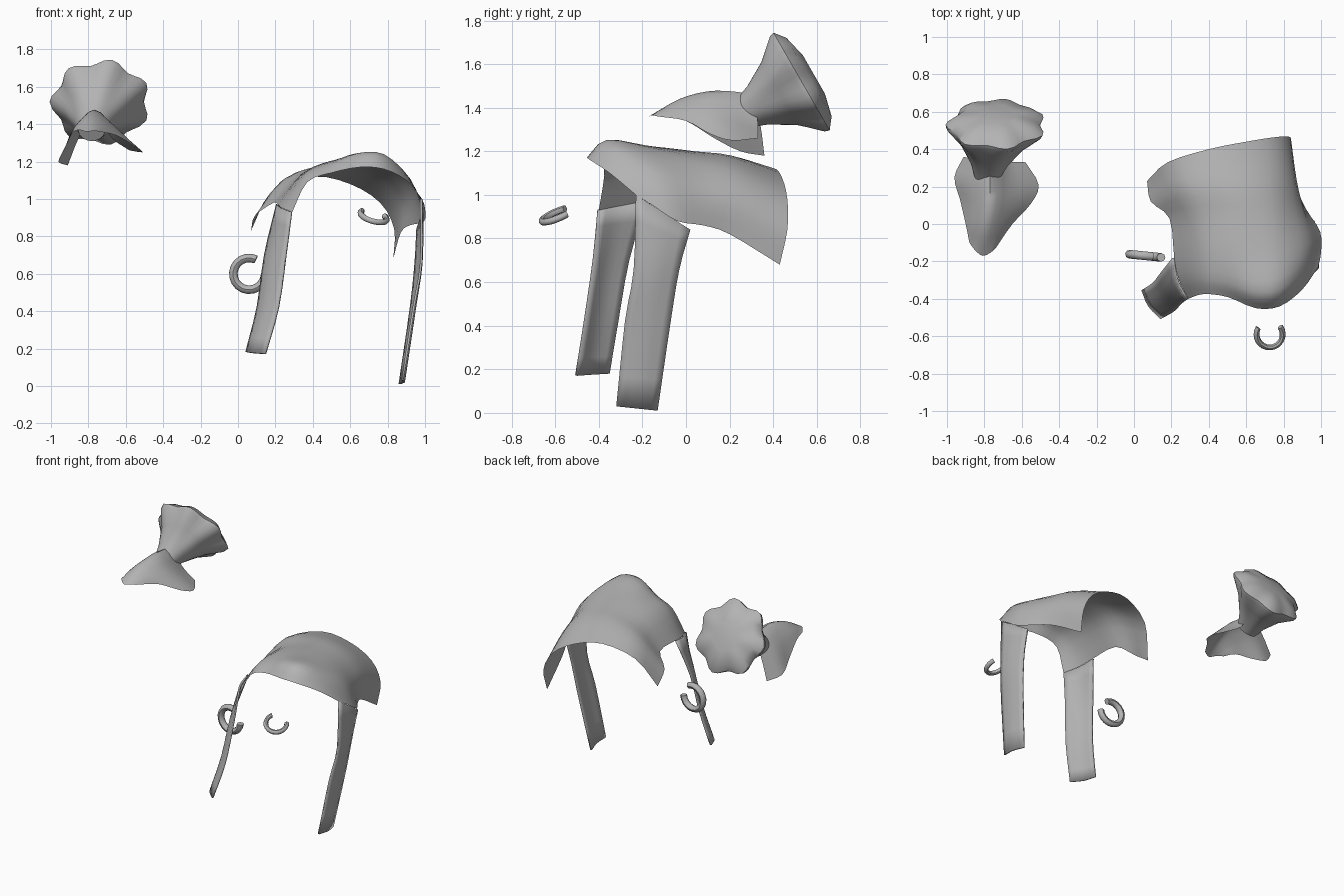
import bpy, math
from mathutils import Vector

if "Cube" in bpy.data.objects:
    bpy.data.objects.remove(bpy.data.objects["Cube"])

grey = bpy.data.materials.new("plain grey")
grey.diffuse_color = (0.45, 0.45, 0.45, 1)
grey.use_nodes = True
grey.node_tree.nodes["Principled BSDF"].inputs["Base Color"].default_value = grey.diffuse_color


def make(name, verts, faces, thickness=0.0):
    me = bpy.data.meshes.new(name)
    me.from_pydata([tuple(v) for v in verts], [], faces)
    me.materials.append(grey)
    ob = bpy.data.objects.new(name, me)
    bpy.context.collection.objects.link(ob)
    bpy.ops.object.select_all(action='DESELECT')
    ob.select_set(True)
    bpy.context.view_layer.objects.active = ob
    bpy.ops.object.shade_smooth_by_angle(angle=math.radians(45))
    if thickness:
        mod = ob.modifiers.new("thickness", 'SOLIDIFY')
        mod.thickness = thickness
        mod.offset = -1
    return ob


def spline(points, steps):
    """Smooth curve passing through all the points."""
    p = [Vector(q) for q in points]
    p = [2 * p[0] - p[1]] + p + [2 * p[-1] - p[-2]]
    out = []
    for i in range(1, len(p) - 2):
        a, b, c, d = p[i - 1:i + 3]
        for k in range(steps):
            t = k / steps
            out.append(0.5 * (2 * b + (c - a) * t + (2 * a - 5 * b + 4 * c - d) * t * t
                              + (3 * b - a - 3 * c + d) * t ** 3))
    return out + [p[-2]]


def sheet(name, rows, steps=3, thickness=0.0):
    """Smooth sheet through a small grid of points."""
    rows = [spline(r, steps) for r in rows]
    cols = [spline(c, steps) for c in zip(*rows)]
    n = len(cols[0])
    verts = [v for c in cols for v in c]
    faces = [(i * n + j, (i + 1) * n + j, (i + 1) * n + j + 1, i * n + j + 1)
             for i in range(len(cols) - 1) for j in range(n - 1)]
    return make(name, verts, faces, thickness)


def strand(name, front, back, bulge):
    """Long flat lock of hair between two edges, bowed outward."""
    mid = [(Vector(a) + Vector(b)) / 2 + Vector(bulge) for a, b in zip(front, back)]
    return sheet(name, list(zip(back, mid, front)), 3, 0.012)


def loft(name, rings):
    """Closed skin over rings of equal point count."""
    n = len(rings[0])
    faces = [(r * n + i, r * n + (i + 1) % n, (r + 1) * n + (i + 1) % n, (r + 1) * n + i)
             for r in range(len(rings) - 1) for i in range(n)]
    last = (len(rings) - 1) * n
    faces += [tuple(reversed(range(n))), tuple(range(last, last + n))]
    return make(name, [v for r in rings for v in r], faces)


def open_ring(name, centre, u, v, radius, tube, start, end, steps=16, sides=8):
    """Tube bent along part of a circle."""
    centre, u, v = Vector(centre), Vector(u), Vector(v)
    axis = u.cross(v).normalized()
    rings = []
    for i in range(steps + 1):
        a = math.radians(start + (end - start) * i / steps)
        out = u * math.cos(a) + v * math.sin(a)
        rings.append([centre + out * radius + tube * (
            out.normalized() * math.cos(b) + axis * math.sin(b))
            for b in (2 * math.pi * k / sides for k in range(sides))])
    return loft(name, rings)


# hair cap: cross-sections from the front rim to the back rim, left to right
sheet("hair_cap", [
    [(.29, -.40, .93), (.37, -.375, 1.09), (.50, -.39, 1.14), (.65, -.45, 1.17),
     (.78, -.44, 1.16), (.90, -.35, 1.10), (.985, -.23, 1.00)],
    [(.24, -.30, .95), (.36, -.29, 1.13), (.50, -.31, 1.19), (.64, -.36, 1.245),
     (.78, -.35, 1.24), (.91, -.24, 1.12), (1.0, -.15, .95)],
    [(.215, -.18, .97), (.35, -.15, 1.14), (.50, -.15, 1.205), (.64, -.17, 1.225),
     (.79, -.15, 1.20), (.93, -.10, 1.08), (.995, -.04, .88)],
    [(.19, .03, .98), (.33, .04, 1.13), (.50, .05, 1.19), (.64, .05, 1.195),
     (.78, .06, 1.15), (.89, .08, 1.02), (.92, .08, .86)],
    [(.09, .12, .91), (.25, .19, 1.11), (.45, .20, 1.175), (.62, .22, 1.17),
     (.77, .24, 1.10), (.86, .25, .97), (.87, .20, .82)],
    [(.07, .23, .83), (.18, .33, 1.04), (.40, .40, 1.12), (.60, .44, 1.08),
     (.76, .465, .98), (.835, .465, .84), (.83, .43, .68)],
])

# long side locks
strand("left_lock",
       [(.29, -.40, .93), (.26, -.42, .70), (.22, -.46, .42), (.15, -.50, .17)],
       [(.215, -.18, .97), (.15, -.26, .70), (.11, -.31, .42), (.05, -.35, .18)],
       (-.015, -.009, 0))
strand("right_lock",
       [(.985, -.23, 1.0), (.985, -.24, .66), (.945, -.28, .42), (.885, -.32, .03)],
       [(.965, .02, .84), (.955, -.03, .66), (.93, -.07, .42), (.87, -.13, .01)],
       (.015, 0, 0))

# open rings
open_ring("large_ring", (.06, -.17, .60), (1, -.1, 0), (0, 0, 1), .085, .023, 65, 355)
open_ring("small_ring", (.725, -.59, .908), (1, 0, -.25), (0, 1, .4), .07, .016, 150, 395)

# draped leaf of the tied tail
sheet("tail_drape", [
    [(-.88, -.10, 1.36), (-.85, -.14, 1.37), (-.81, -.17, 1.36), (-.77, -.155, 1.365),
     (-.74, -.13, 1.36)],
    [(-.90, .00, 1.34), (-.86, -.02, 1.40), (-.79, -.03, 1.44), (-.71, -.02, 1.40),
     (-.65, .00, 1.34)],
    [(-.93, .13, 1.26), (-.86, .11, 1.40), (-.77, .10, 1.475), (-.67, .10, 1.40),
     (-.55, .11, 1.28)],
    [(-.96, .25, 1.20), (-.87, .23, 1.37), (-.77, .21, 1.475), (-.66, .21, 1.37),
     (-.51, .21, 1.25)],
    [(-.91, .36, 1.18), (-.85, .34, 1.33), (-.77, .31, 1.46), (-.68, .33, 1.33),
     (-.58, .33, 1.26)],
])

# flared, scalloped puff of the tied tail, closed at the back
side, up, out = Vector((-1, 0, 0)), Vector((0, -.5, .87)), Vector((0, .87, .5))
neck, rim = Vector((-.77, .33, 1.41)), Vector((-.735, .53, 1.52))
puff = []
for t, radius, scallop, push in [(-.35, .07, 0, 0), (0, .10, 0, 0), (.5, .165, .03, 0),
                                 (.9, .24, .07, 0), (1, .245, .08, 0),
                                 (1, .20, .06, .04), (1, .10, .03, .065)]:
    ring = []
    for k in range(42):
        a = 2 * math.pi * k / 42
        r = radius * (1 + scallop * math.cos(7 * a))
        ring.append(neck.lerp(rim, t) + out * push
                    + side * (r * 1.03 * math.cos(a)) + up * (r * math.sin(a)))
    puff.append(ring)
loft("tail_puff", puff)
